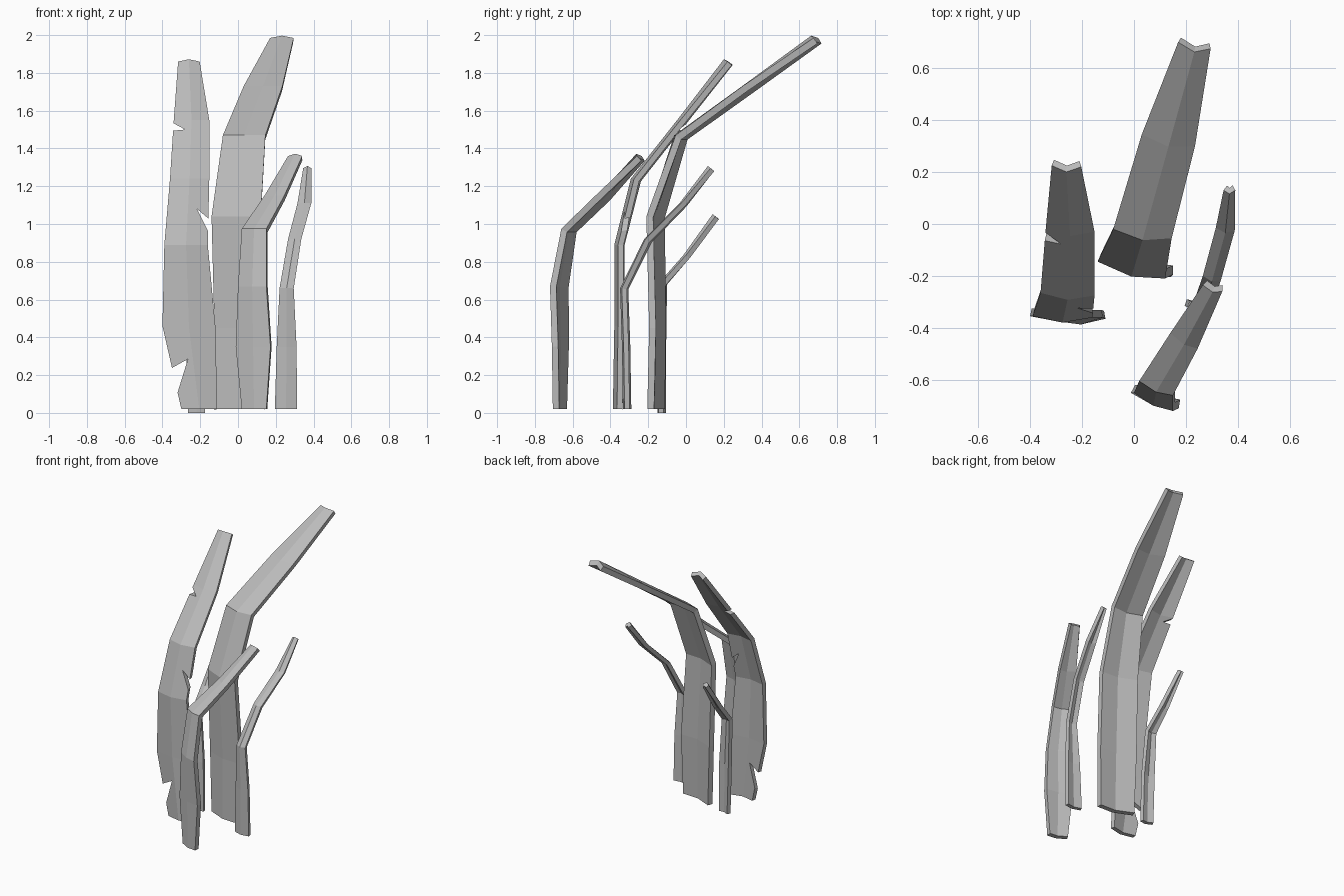
import bpy
import bmesh

if "Cube" in bpy.data.objects:
    bpy.data.objects.remove(bpy.data.objects["Cube"])

grey = bpy.data.materials.new("plain_grey")
grey.diffuse_color = (0.5, 0.5, 0.5, 1)
grey.use_nodes = True
grey.node_tree.nodes["Principled BSDF"].inputs["Base Color"].default_value = grey.diffuse_color


def apply_modifier(ob, mod):
    bpy.context.view_layer.objects.active = ob
    bpy.ops.object.modifier_apply(modifier=mod.name)


def blade(name, rows, bulge, thick):
    """Creased strip: each row is z, left x, left y, right x, right y."""
    bm = bmesh.new()
    last = None
    for i, (z, xl, yl, xr, yr) in enumerate(rows):
        lift = 0.012 if i == len(rows) - 1 else 0
        row = [bm.verts.new(p) for p in (
            (xl, yl, z),
            ((xl + xr) / 2, (yl + yr) / 2 - bulge, z + lift),
            (xr, yr, z))]
        if last:
            for k in range(2):
                bm.faces.new((last[k], last[k + 1], row[k + 1], row[k]))
        last = row
    me = bpy.data.meshes.new(name)
    bm.to_mesh(me)
    bm.free()
    me.materials.append(grey)
    ob = bpy.data.objects.new(name, me)
    bpy.context.collection.objects.link(ob)
    mod = ob.modifiers.new("thickness", 'SOLIDIFY')
    mod.thickness = thick
    mod.offset = -1
    mod.use_even_offset = True
    apply_modifier(ob, mod)
    return ob


def tear(ob, apex, a, b):
    """Cut a triangular notch through the blade from front to back."""
    pts = [apex] + [(apex[0] + 1.6 * (p[0] - apex[0]),
                     apex[1] + 1.6 * (p[1] - apex[1])) for p in (a, b)]
    bm = bmesh.new()
    front, back = [[bm.verts.new((x, y, z)) for x, z in pts] for y in (-1, 1)]
    bm.faces.new(front)
    bm.faces.new(back[::-1])
    for i in range(3):
        j = (i + 1) % 3
        bm.faces.new((front[j], front[i], back[i], back[j]))
    bmesh.ops.recalc_face_normals(bm, faces=bm.faces)
    me = bpy.data.meshes.new("tear_cutter")
    bm.to_mesh(me)
    bm.free()
    me.materials.append(grey)
    cutter = bpy.data.objects.new("tear_cutter", me)
    cutter.hide_render = True
    bpy.context.collection.objects.link(cutter)
    mod = ob.modifiers.new("tear", 'BOOLEAN')
    mod.operation = 'DIFFERENCE'
    mod.solver = 'EXACT'
    mod.object = cutter
    apply_modifier(ob, mod)
    bpy.data.objects.remove(cutter)


# Tallest blade, in the middle
blade("tall_blade", [
    (0.02, -0.11, -0.145, 0.14, -0.205),
    (0.45, -0.125, -0.14, 0.15, -0.195),
    (1.04, -0.14, -0.145, 0.12, -0.21),
    (1.47, -0.08, -0.02, 0.145, -0.055),
    (1.73, 0.03, 0.345, 0.235, 0.30),
    (1.985, 0.17, 0.70, 0.295, 0.675)], 0.025, 0.036)

# Wide torn blade on the left
torn = blade("torn_blade", [
    (0.02, -0.30, -0.365, -0.11, -0.365),
    (0.46, -0.40, -0.355, -0.12, -0.36),
    (0.89, -0.39, -0.355, -0.16, -0.36),
    (1.24, -0.36, -0.265, -0.152, -0.275),
    (1.55, -0.34, -0.02, -0.152, -0.03),
    (1.86, -0.317, 0.225, -0.203, 0.22)], 0.022, 0.03)
tear(torn, (-0.265, 0.285), (-0.355, 0.235), (-0.31, 0.14))
tear(torn, (-0.28, 1.50), (-0.345, 1.535), (-0.335, 1.495))
tear(torn, (-0.217, 1.08), (-0.158, 1.03), (-0.158, 0.96))

# Short blade at the front
blade("front_blade", [
    (0.02, 0.02, -0.66, 0.15, -0.705),
    (0.35, -0.012, -0.65, 0.172, -0.71),
    (0.67, 0.0, -0.65, 0.15, -0.72),
    (0.975, 0.02, -0.605, 0.15, -0.66),
    (1.15, 0.14, -0.42, 0.245, -0.48),
    (1.36, 0.265, -0.235, 0.34, -0.26)], 0.015, 0.034)

# Narrow blade on the right
blade("narrow_blade", [
    (0.02, 0.195, -0.315, 0.313, -0.325),
    (0.35, 0.205, -0.32, 0.31, -0.33),
    (0.66, 0.22, -0.33, 0.295, -0.34),
    (0.92, 0.265, -0.20, 0.335, -0.215),
    (1.11, 0.315, -0.015, 0.388, -0.025),
    (1.295, 0.345, 0.13, 0.39, 0.13)], 0.014, 0.027)

# Small blade behind the torn one
blade("small_blade", [
    (0.0, -0.265, -0.13, -0.175, -0.145),
    (0.35, -0.275, -0.13, -0.18, -0.14),
    (0.69, -0.285, -0.125, -0.205, -0.13),
    (0.835, -0.29, 0.00, -0.22, 0.0),
    (1.04, -0.29, 0.155, -0.245, 0.155)], 0.014, 0.027)
